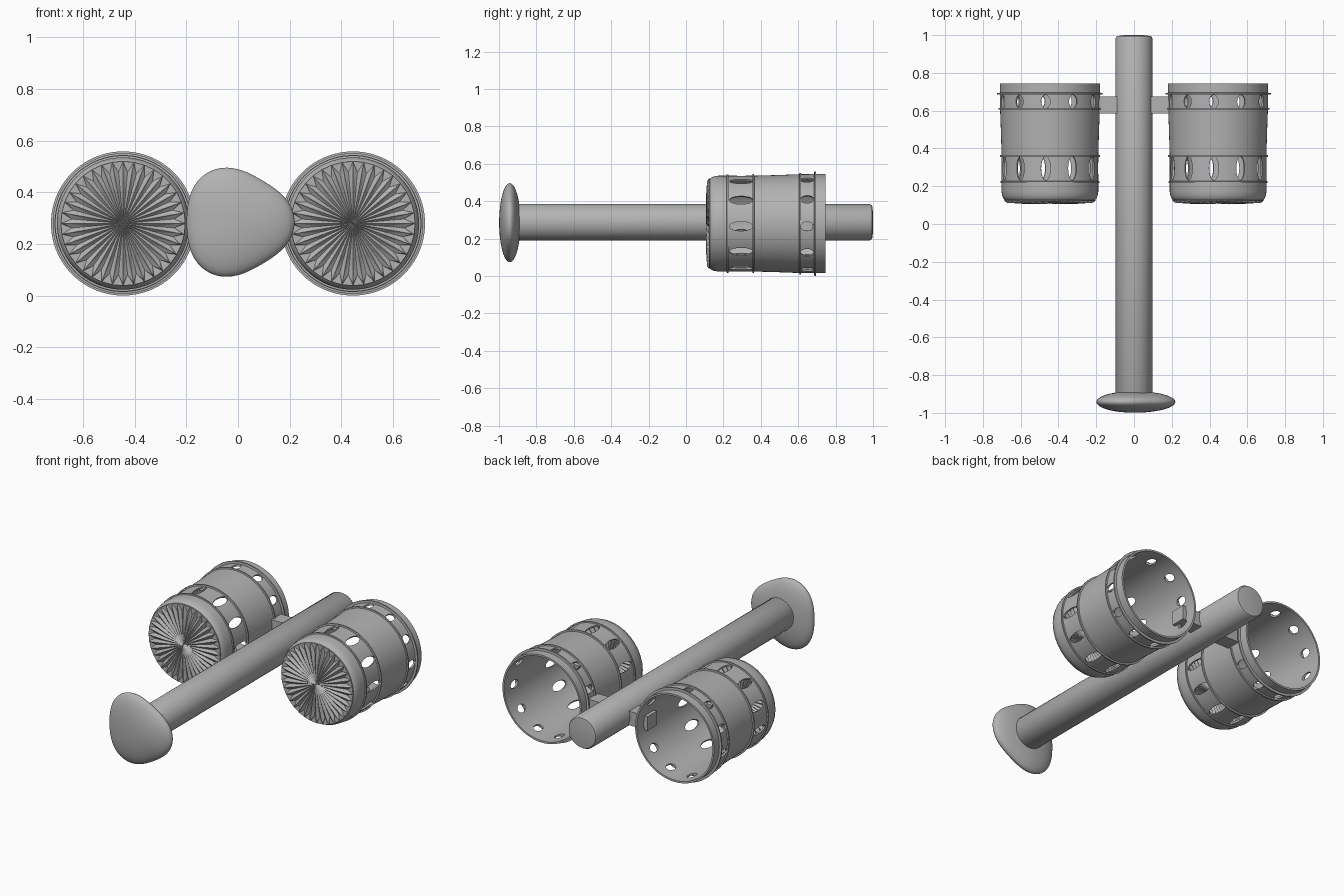
import bpy, bmesh
from math import sin, cos, pi, radians
from mathutils import Matrix, Vector

cube = bpy.data.objects.get("Cube")
if cube:
    bpy.data.objects.remove(cube, do_unlink=True)

grey = bpy.data.materials.new("plain grey")
grey.use_nodes = True
GREY = (0.45, 0.45, 0.45, 1)
grey.diffuse_color = GREY
grey.node_tree.nodes["Principled BSDF"].inputs["Base Color"].default_value = GREY

CUP_X, CUP_Z = 0.445, 0.28


def finish(name, bm, smooth=True):
    bmesh.ops.recalc_face_normals(bm, faces=bm.faces)
    mesh = bpy.data.meshes.new(name)
    bm.to_mesh(mesh)
    bm.free()
    mesh.materials.append(grey)
    ob = bpy.data.objects.new(name, mesh)
    bpy.context.collection.objects.link(ob)
    bpy.ops.object.select_all(action="DESELECT")
    ob.select_set(True)
    bpy.context.view_layer.objects.active = ob
    if smooth:
        bpy.ops.object.shade_smooth_by_angle(angle=radians(35))
    return ob


def lathe(profile, segments, closed):
    """Spin (radius, y) points round the y axis."""
    bm = bmesh.new()
    rings = []
    for r, y in profile:
        rings.append([bm.verts.new((r * sin(2 * pi * i / segments), y,
                                    r * cos(2 * pi * i / segments)))
                      for i in range(segments)])
    pairs = list(zip(rings, rings[1:]))
    if closed:
        pairs.append((rings[-1], rings[0]))
    else:
        bm.faces.new(rings[0])
        bm.faces.new(rings[-1])
    for a, b in pairs:
        for i in range(segments):
            j = (i + 1) % segments
            bm.faces.new((a[i], a[j], b[j], b[i]))
    return bm


def bead(r, y, height):
    """A raised square-edged hoop on the cup wall, from back to front."""
    return [(r, y + 0.005), (r + height, y + 0.004),
            (r + height, y - 0.004), (r, y - 0.005)]


# Pole
pole = finish("pole", lathe([(0.08, -0.93), (0.097, -0.9), (0.097, 0.984),
                             (0.09, 0.995), (0.05, 1.0)], 48, False))
pole.location.z = 0.288

# Pebble-shaped foot, rounded triangle in outline
bm = bmesh.new()
bmesh.ops.create_uvsphere(bm, u_segments=64, v_segments=32, radius=1,
                          matrix=Matrix.Rotation(pi / 2, 4, "X"))
for v in bm.verts:
    flat = Vector((v.co.x, v.co.z))
    if flat.length > 1e-5:
        c = flat.x / flat.length
        outline = 0.207 - 0.006 * c + 0.002 * (2 * c * c - 1) + 0.016 * (4 * c ** 3 - 3 * c)
        flat *= outline
    v.co = (flat.x, v.co.y * 0.057, flat.y)
foot = finish("foot_pad", bm)
foot.location = (0, -0.942, 0.285)

# Cross bar joining both cups to the pole
bm = bmesh.new()
bmesh.ops.create_cube(bm, size=1, matrix=Matrix.Diagonal((0.43, 0.09, 0.085, 1)))
bar = finish("cross_bar", bm, False)
bar.location = (0, 0.63, CUP_Z)

# Cup wall with hoops
wall_profile = ([(0.265, 0.745)] + bead(0.265, 0.69, 0.014) + bead(0.264, 0.61, 0.008)
                + [(0.26, 0.5)] + bead(0.256, 0.36, 0.009) + bead(0.256, 0.222, 0.007)
                + [(0.256, 0.17), (0.252, 0.148), (0.245, 0.133), (0.236, 0.125),
                   (0.23, 0.132), (0.242, 0.15), (0.246, 0.17), (0.246, 0.36),
                   (0.254, 0.6), (0.254, 0.745)])
wall = finish("cup_wall", lathe(wall_profile, 88, True), False)

# Two rows of oval holes
bm = bmesh.new()
HOLES = 11
for y, half_length, half_width in ((0.295, 0.063, 0.025), (0.648, 0.035, 0.024)):
    for k in range(HOLES):
        turn = Matrix.Rotation(radians(-5) + 2 * pi * k / HOLES, 4, "Y")
        place = (turn @ Matrix.Translation((0, y, 0.26))
                 @ Matrix.Diagonal((half_width, half_length, 1, 1)))
        bmesh.ops.create_cone(bm, cap_ends=True, segments=20, radius1=1,
                              radius2=1, depth=0.12, matrix=place)
cutter = finish("hole_cutter", bm, False)
cutter.hide_render = True
cut = wall.modifiers.new("holes", "BOOLEAN")
cut.operation = "DIFFERENCE"
cut.solver = "EXACT"
cut.object = cutter
bpy.ops.object.select_all(action="DESELECT")
wall.select_set(True)
bpy.context.view_layer.objects.active = wall
bpy.ops.object.modifier_apply(modifier="holes")
bpy.data.objects.remove(cutter, do_unlink=True)
bpy.ops.object.shade_smooth_by_angle(angle=radians(35))

# Pleated cup end: ridges and valleys alternate round the disc
PLEATS = 36
bm = bmesh.new()
centre = bm.verts.new((0, 0.116, 0))
rows = []
for ridge, valley in (((0.03, 0.114), (0.03, 0.118)), ((0.13, 0.112), (0.125, 0.124)),
                      ((0.224, 0.118), (0.198, 0.13)), ((0.24, 0.128), (0.24, 0.128))):
    row = []
    for i in range(2 * PLEATS):
        r, y = valley if i % 2 else ridge
        a = pi * i / PLEATS
        row.append(bm.verts.new((r * sin(a), y, r * cos(a))))
    rows.append(row)
for i in range(2 * PLEATS):
    j = (i + 1) % (2 * PLEATS)
    bm.faces.new((centre, rows[0][i], rows[0][j]))
    for a, b in zip(rows, rows[1:]):
        # Split each quad along its ridge so the pleat stays crisp
        if i % 2:
            bm.faces.new((a[i], b[i], b[j]))
            bm.faces.new((a[i], b[j], a[j]))
        else:
            bm.faces.new((a[i], b[i], a[j]))
            bm.faces.new((b[i], b[j], a[j]))
end = finish("cup_end", bm, False)
solid = end.modifiers.new("thickness", "SOLIDIFY")
solid.thickness = 0.006
solid.offset = -1

# Place the cups on both sides of the pole
for part in (wall, end):
    twin = part.copy()
    bpy.context.collection.objects.link(twin)
    base = part.name
    part.name, twin.name = "left_" + base, "right_" + base
    part.location = (CUP_X, 0, CUP_Z)
    twin.location = (-CUP_X, 0, CUP_Z)
